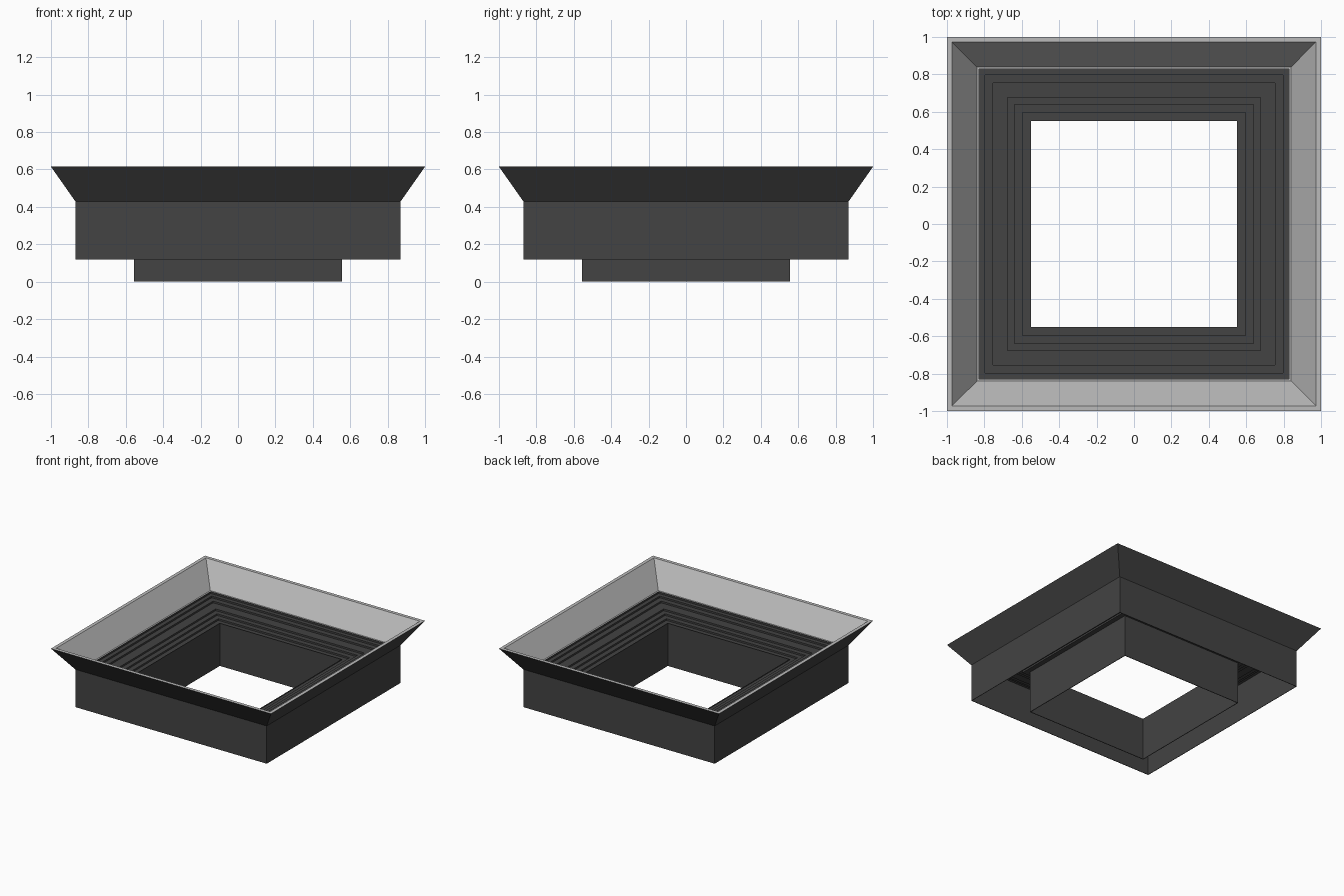
import bpy, bmesh

if "Cube" in bpy.data.objects:
    bpy.data.objects.remove(bpy.data.objects["Cube"])

def material(name, v):
    m = bpy.data.materials.new(name)
    m.diffuse_color = (v, v, v, 1)
    m.use_nodes = True
    m.node_tree.nodes["Principled BSDF"].inputs["Base Color"].default_value = m.diffuse_color
    return m

DARK = material("dark_grey", 0.056)
LIGHT = material("light_grey", 0.50)

def square_loft(name, profile, mat, closed=False):
    """Sweep a (half width, height) profile around a square with mitred corners."""
    bm = bmesh.new()
    rings = [[bm.verts.new((sx * r, sy * r, z))
              for sx, sy in ((-1, -1), (1, -1), (1, 1), (-1, 1))]
             for r, z in profile]
    pairs = list(zip(rings, rings[1:]))
    if closed:
        pairs.append((rings[-1], rings[0]))
    for a, b in pairs:
        for i in range(4):
            j = (i + 1) % 4
            bm.faces.new((a[i], a[j], b[j], b[i]))
    me = bpy.data.meshes.new(name)
    bm.to_mesh(me)
    bm.free()
    me.materials.append(mat)
    ob = bpy.data.objects.new(name, me)
    bpy.context.collection.objects.link(ob)
    return ob

# Outer housing: thin vertical box open at the bottom, flaring out to the rim
square_loft("outer_housing", [(0.866, 0.43), (0.866, 0.12), (0.87, 0.12),
                              (0.87, 0.43), (1.0, 0.615)], DARK)

# Light sloping liner with flat rim and small lower ledge
square_loft("flared_liner", [(1.0, 0.615), (0.972, 0.615), (0.84, 0.432),
                             (0.83, 0.432)], LIGHT)

# Stepped inner surround, descending toward the neck
radii = [0.866, 0.83, 0.797, 0.755, 0.677, 0.638, 0.597, 0.553]
top, bottom = 0.429, 0.345
drop = (top - bottom) / (len(radii) - 2)
steps = [(radii[0], top)]
z = top
for k, r in enumerate(radii[1:]):
    steps.append((r, z))
    if k < len(radii) - 2:
        z -= drop
        steps.append((r, z))
square_loft("stepped_surround", steps, DARK)

# Square neck, a thin open tube
square_loft("neck", [(0.557, 0.0), (0.557, 0.35), (0.552, 0.35), (0.552, 0.0)],
            DARK, closed=True)
